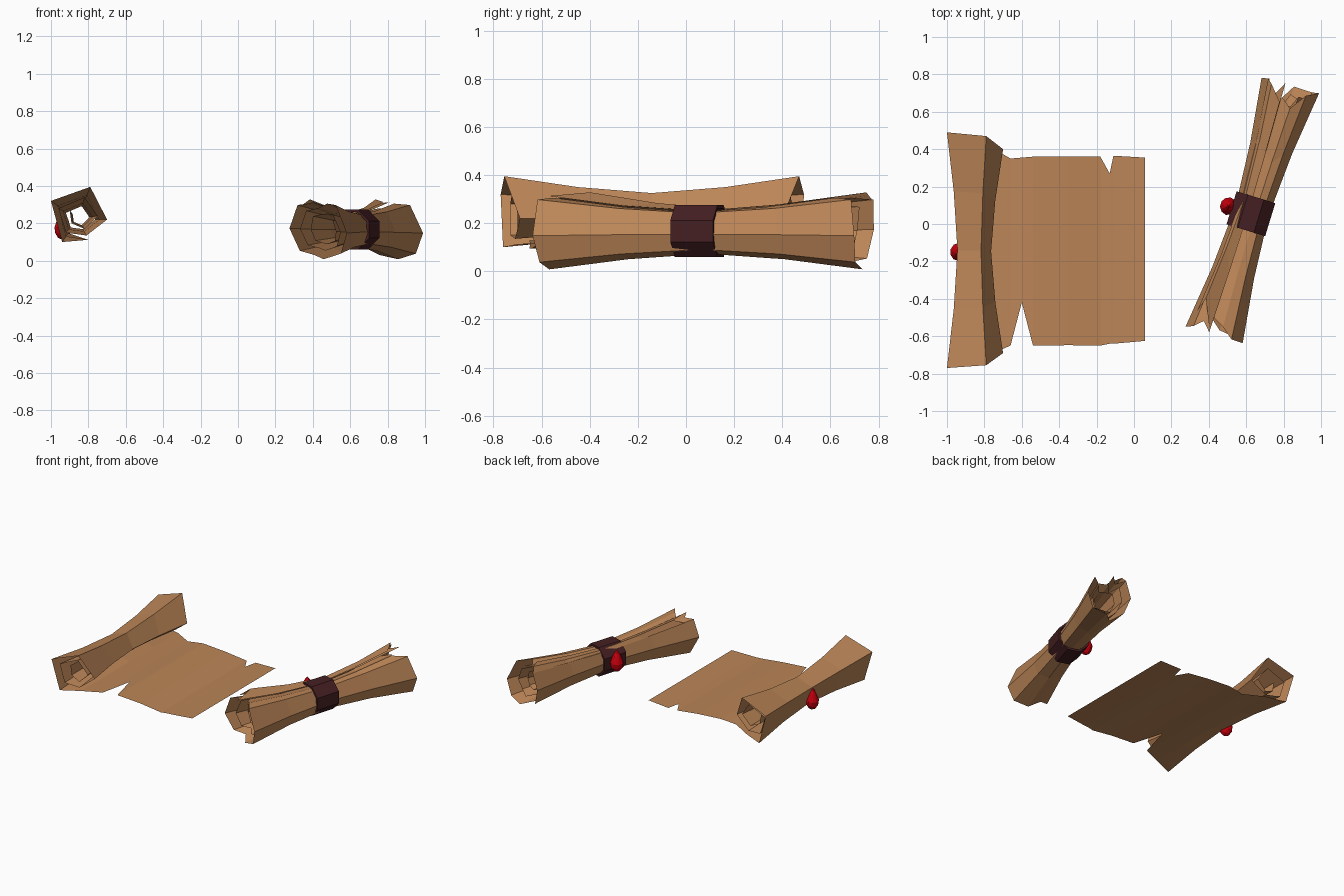
import bpy, bmesh, math, random
from mathutils import Matrix, Vector

if "Cube" in bpy.data.objects:
    bpy.data.objects.remove(bpy.data.objects["Cube"])

random.seed(4)


def material(name, rgb):
    m = bpy.data.materials.new(name)
    m.diffuse_color = (*rgb, 1)
    m.use_nodes = True
    m.node_tree.nodes["Principled BSDF"].inputs["Base Color"].default_value = m.diffuse_color
    return m


PAPER = material("parchment", (0.50, 0.235, 0.095))
BAND = material("dark_band", (0.06, 0.014, 0.016))
WAX = material("red_wax", (0.60, 0.0, 0.004))


def finish(name, bm, mat, matrix=Matrix()):
    bm.transform(matrix)
    me = bpy.data.meshes.new(name)
    bm.to_mesh(me)
    bm.free()
    me.materials.append(mat)
    ob = bpy.data.objects.new(name, me)
    bpy.context.collection.objects.link(ob)
    return ob


def rolled_sheet(name, cols, centre, waist, matrix=Matrix()):
    """Sheet swept along y; each column is (x, z, y_start, y_end, rolled?)."""
    bm = bmesh.new()
    cx, cz = centre
    grid = []
    for x, z, y0, y1, rolled in cols:
        col = []
        for i in range(5):
            t = i / 4
            s = waist + (1 - waist) * abs(2 * t - 1) ** 1.5 if rolled else 1
            col.append(bm.verts.new((cx + (x - cx) * s, y0 + (y1 - y0) * t,
                                     cz + (z - cz) * s)))
        grid.append(col)
    for a, b in zip(grid, grid[1:]):
        for i in range(4):
            bm.faces.new((a[i], b[i], b[i + 1], a[i + 1]))
    return finish(name, bm, PAPER, matrix)


def wax_seal(name, loc, angle=0):
    bm = bmesh.new()
    bmesh.ops.create_icosphere(bm, subdivisions=2, radius=1)
    for v in bm.verts:                      # pinch the upper half to a tip
        if v.co.z > 0:
            k = 1 - 0.55 * v.co.z
            v.co.x *= k
            v.co.y *= k
            v.co.z *= 1.35
    mat = (Matrix.Translation(loc) @ Matrix.Rotation(angle, 4, 'Z')
           @ Matrix.Diagonal((0.045, 0.048, 0.068, 1)))
    return finish(name, bm, WAX, mat)


# Open scroll: flat torn sheet running into a spiral roll
flat = [(0.06, 0.105, -0.625, 0.355, 0), (-0.11, 0.097, -0.64, 0.365, 0),
        (-0.13, 0.097, -0.64, 0.27, 0), (-0.18, 0.095, -0.65, 0.36, 0),
        (-0.35, 0.115, -0.648, 0.36, 0), (-0.54, 0.128, -0.65, 0.36, 0),
        (-0.60, 0.122, -0.42, 0.355, 0), (-0.66, 0.115, -0.65, 0.35, 0),
        (-0.80, 0.112, -0.71, 0.43, 0)]
roll = [(-0.94, 0.10, -0.76, 0.48, 1), (-1.0, 0.32, -0.77, 0.49, 1),
        (-0.79, 0.395, -0.755, 0.47, 1), (-0.70, 0.22, -0.69, 0.40, 1),
        (-0.81, 0.135, -0.71, 0.42, 1), (-0.92, 0.15, -0.73, 0.44, 1),
        (-0.96, 0.28, -0.73, 0.44, 1), (-0.82, 0.34, -0.72, 0.43, 1),
        (-0.75, 0.24, -0.70, 0.41, 1), (-0.82, 0.17, -0.70, 0.41, 1),
        (-0.89, 0.20, -0.69, 0.40, 1), (-0.90, 0.27, -0.69, 0.40, 1)]
rolled_sheet("open_scroll", flat + roll, (-0.86, 0.22), 0.6)
wax_seal("open_scroll_seal", (-0.938, -0.15, 0.18))

# Closed scroll: built along y, then turned into place
TURN = -math.radians(17)
place = Matrix.Translation((0.632, 0.07, 0.163)) @ Matrix.Rotation(TURN, 4, 'Z')
outer = [(-0.03, 0.15), (-0.12, 0.135), (-0.16, 0.01), (-0.115, -0.11),
         (0.02, -0.155), (0.12, -0.125), (0.158, -0.015), (0.095, 0.135)]
cols = []
for turn, shrink in enumerate((1.0, 0.80, 0.58)):
    for k, (x, z) in enumerate(outer):
        s = shrink - 0.2 * k / 8 * (turn > 0)
        pull = 0.05 * turn
        y0 = -0.70 + pull + random.uniform(0, 0.05)
        y1 = 0.71 - pull - random.uniform(0, 0.04)
        cols.append((x * s, z * s, y0, y1, 1))
        # torn notch halfway along some sides
        if turn < 2 and k in (0, 3, 7):
            nx, nz = outer[(k + 1) % 8]
            cols.append(((x + nx) / 2 * s, (z + nz) / 2 * s,
                         y0 + 0.05, y1 - 0.09, 1))
rolled_sheet("closed_scroll", cols, (0, 0), 0.58, place)

# Loose torn flap lifting off the closed scroll
flap = [(-0.03, 0.15, -0.68, 0.60, 1), (-0.10, 0.165, -0.52, 0.68, 1),
        (-0.125, 0.13, -0.60, 0.70, 1)]
rolled_sheet("loose_flap", flap, (0, 0), 0.58, place)

# Band round the closed scroll
bm = bmesh.new()
bmesh.ops.create_cone(bm, cap_ends=False, segments=8, radius1=0.117,
                      radius2=0.117, depth=0.185)
bm.transform(Matrix.Rotation(math.pi / 2, 4, 'X')
             @ Matrix.Rotation(math.pi / 8, 4, 'Z'))
bmesh.ops.recalc_face_normals(bm, faces=bm.faces)
band = finish("band", bm, BAND, Matrix.Translation((-0.007, -0.015, 0.004)) @ place)
solid = band.modifiers.new("thickness", 'SOLIDIFY')
solid.thickness = 0.015
wax_seal("closed_scroll_seal", (0.505, 0.095, 0.17), TURN)
